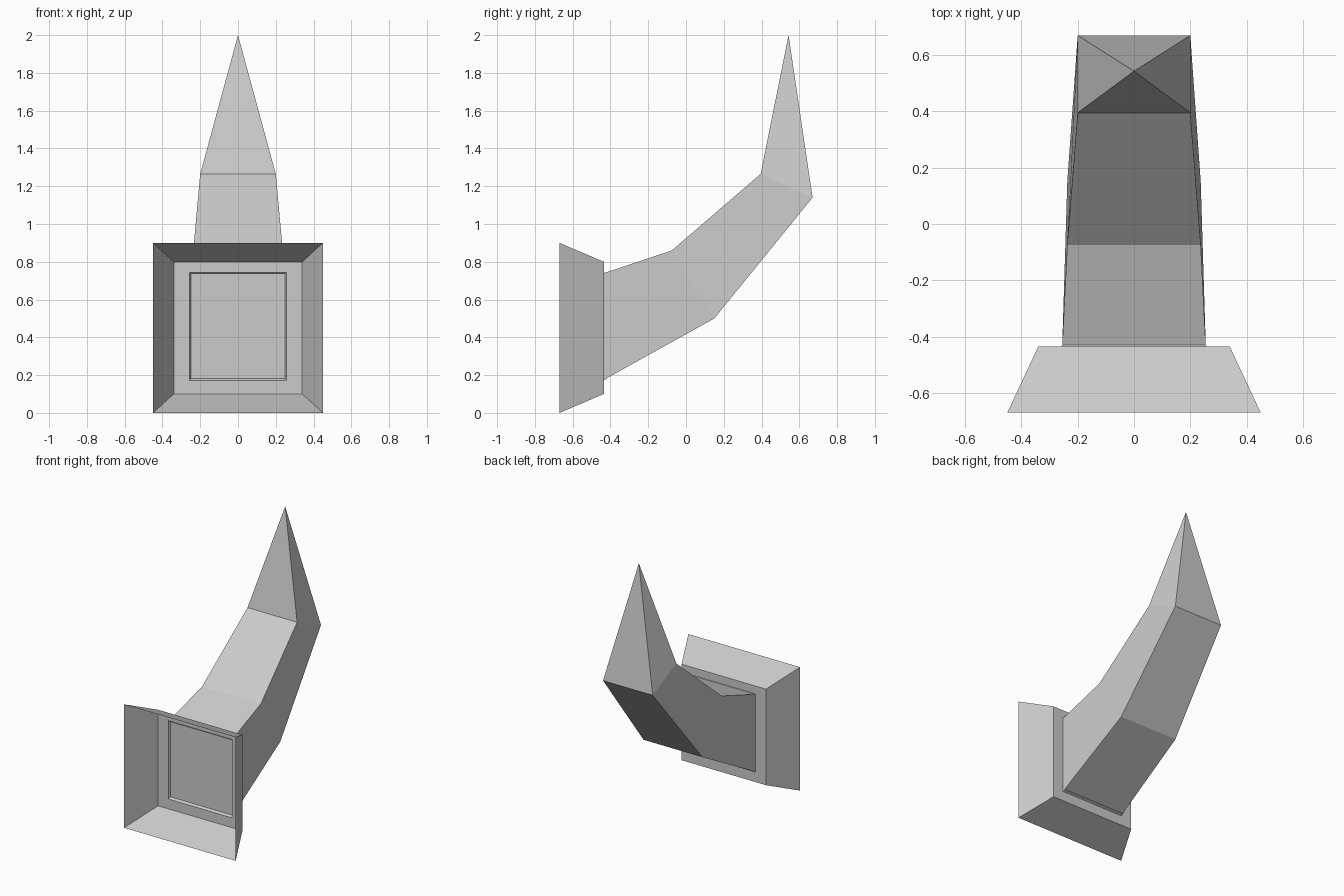
import bpy, bmesh

if "Cube" in bpy.data.objects:
    bpy.data.objects.remove(bpy.data.objects["Cube"])


def ring(bm, half_width, top, bottom):
    """Four-sided cross-section: top and bottom are (y, z) points."""
    w = half_width
    return [bm.verts.new((x, *p)) for x, p in
            ((-w, bottom), (w, bottom), (w, top), (-w, top))]


def bridge(bm, a, b):
    for i in range(4):
        j = (i + 1) % 4
        bm.faces.new((a[i], a[j], b[j], b[i]))


def loft(name, sections, tip=None, cap_end=False):
    bm = bmesh.new()
    rings = [ring(bm, *s) for s in sections]
    for a, b in zip(rings, rings[1:]):
        bridge(bm, a, b)
    if tip:
        apex = bm.verts.new(tip)
        for i in range(4):
            bm.faces.new((rings[-1][i], rings[-1][(i + 1) % 4], apex))
    if cap_end:
        bm.faces.new(rings[-1])
    bmesh.ops.recalc_face_normals(bm, faces=bm.faces[:])
    mesh = bpy.data.meshes.new(name)
    bm.to_mesh(mesh)
    bm.free()
    obj = bpy.data.objects.new(name, mesh)
    bpy.context.collection.objects.link(obj)
    return obj


# Hollow tapered collar, open at the front, with a shallow recessed panel
loft("collar", [
    (0.45, (-0.67, 0.90), (-0.67, 0.0)),
    (0.34, (-0.435, 0.80), (-0.435, 0.10)),
    (0.257, (-0.435, 0.743), (-0.435, 0.172)),
    (0.25, (-0.42, 0.738), (-0.42, 0.18)),
], cap_end=True)

# Square horn bending upward to a point
loft("horn", [
    (0.255, (-0.435, 0.74), (-0.435, 0.175)),
    (0.237, (-0.075, 0.86), (0.15, 0.50)),
    (0.20, (0.395, 1.265), (0.67, 1.14)),
], tip=(0, 0.543, 2.0))
